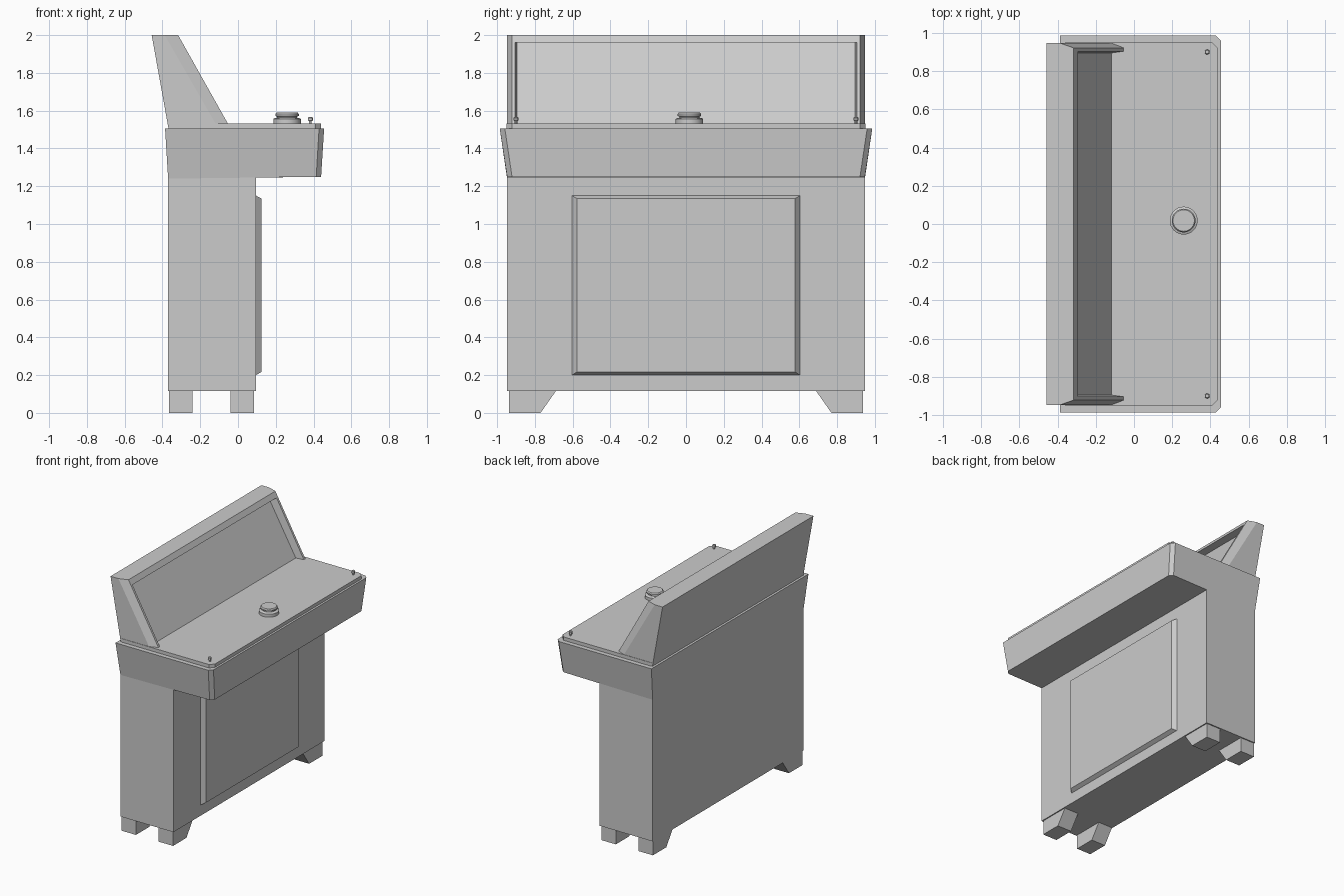
import bpy, bmesh
from mathutils import Vector

if "Cube" in bpy.data.objects:
    bpy.data.objects.remove(bpy.data.objects["Cube"])


def make(name, bm):
    bmesh.ops.recalc_face_normals(bm, faces=bm.faces[:])
    me = bpy.data.meshes.new(name)
    bm.to_mesh(me)
    bm.free()
    ob = bpy.data.objects.new(name, me)
    bpy.context.collection.objects.link(ob)
    return ob


def loft(name, ring_a, ring_b):
    """Closed solid between two rings with the same number of points."""
    bm = bmesh.new()
    a = [bm.verts.new(p) for p in ring_a]
    b = [bm.verts.new(p) for p in ring_b]
    bm.faces.new(a)
    bm.faces.new(b)
    n = len(a)
    for i in range(n):
        j = (i + 1) % n
        bm.faces.new((a[i], a[j], b[j], b[i]))
    return make(name, bm)


def prism(name, profile, y0, y1):
    """Extrude an (x, z) profile along y."""
    return loft(name, [(x, y0, z) for x, z in profile], [(x, y1, z) for x, z in profile])


def plate(x0, x1, w, c, z):
    """Rectangle in plan with the two player-side corners cut off."""
    return [(x0, -w, z), (x1 - c, -w, z), (x1, -w + c, z),
            (x1, w - c, z), (x1 - c, w, z), (x0, w, z)]


def lathe(name, profile, x, y, sides):
    """Revolve an (r, z) profile about a vertical axis."""
    bm = bmesh.new()
    vs = [bm.verts.new((r, 0, z)) for r, z in profile]
    edges = [bm.edges.new(e) for e in zip(vs, vs[1:])]
    bmesh.ops.spin(bm, geom=vs + edges, axis=(0, 0, 1), cent=(0, 0, 0),
                   angle=6.283185307, steps=sides)
    bmesh.ops.remove_doubles(bm, verts=bm.verts[:], dist=1e-4)
    ob = make(name, bm)
    ob.location = (x, y, 0)
    bpy.context.view_layer.objects.active = ob
    ob.select_set(True)
    bpy.ops.object.shade_smooth_by_angle()
    ob.select_set(False)
    return ob


W = 0.947

# Main cabinet
prism("cabinet_body", [(-0.37, 0.115), (0.095, 0.115), (0.095, 1.26), (-0.37, 1.26)], -W, W)

# Flared control deck with overhang
bottom = plate(-0.37, 0.44, W, 0.026, 1.24)
bottom = [(x, y, 1.24 if x < 0.1 else 1.25) for x, y, z in bottom]
loft("control_deck", bottom, plate(-0.386, 0.456, 0.986, 0.027, 1.505))
loft("deck_top", plate(-0.36, 0.44, 0.95, 0.03, 1.50), plate(-0.36, 0.44, 0.95, 0.03, 1.532))

# Raised access panel with bevelled border
loft("access_panel",
     [(0.09, y, z) for y, z in ((-0.608, 0.197), (0.608, 0.197), (0.608, 1.153), (-0.608, 1.153))],
     [(0.125, y, z) for y, z in ((-0.578, 0.217), (0.578, 0.217), (0.578, 1.135), (-0.578, 1.135))])

# Feet, sloped on the inner side
for side, s in (("left", -1), ("right", 1)):
    for end, x0 in (("back", -0.366), ("front", -0.04)):
        ring = [(0.938 * s, 0), (0.77 * s, 0), (0.686 * s, 0.12), (0.938 * s, 0.12)]
        loft(f"{end}_{side}_foot", [(x0, y, z) for y, z in ring],
             [(x0 + 0.126, y, z) for y, z in ring])

# Leaning display housing; its sloped face is the screen
BT, BB = Vector((-0.388, 2.0)), Vector((-0.115, 1.525))
FT, FB = Vector((-0.317, 2.0)), Vector((-0.05, 1.525))
prism("display_housing", [(-0.367, 1.5), (-0.115, 1.5), BB, BT, (-0.457, 2.0)], -W, W)

# Screen frame: two tapered arms and a header
for side, s in (("left", -1), ("right", 1)):
    def section(back, front):
        return [(back.x, W * s, back.y), (back.x, 0.895 * s, back.y),
                (front.x, 0.904 * s, front.y), (front.x, 0.922 * s, front.y)]
    loft(f"frame_arm_{side}", section(BB, FB), section(BT, FT))
t = 0.085
prism("frame_header", [BT, FT, FT.lerp(FB, t), BT.lerp(BB, t - 0.012)], -0.91, 0.91)

# Central stepped button and corner pegs
lathe("main_button", [(0, 1.525), (0.073, 1.525), (0.073, 1.556), (0.064, 1.561), (0.053, 1.563),
                      (0.053, 1.568), (0.062, 1.572), (0.062, 1.582), (0.056, 1.59), (0, 1.59)],
      0.26, 0.018, 32)
for side, s in (("left", -1), ("right", 1)):
    lathe(f"peg_{side}", [(0, 1.525), (0.007, 1.525), (0.007, 1.545), (0.013, 1.548),
                          (0.013, 1.562), (0.009, 1.567), (0, 1.567)], 0.383, 0.9 * s, 12)
